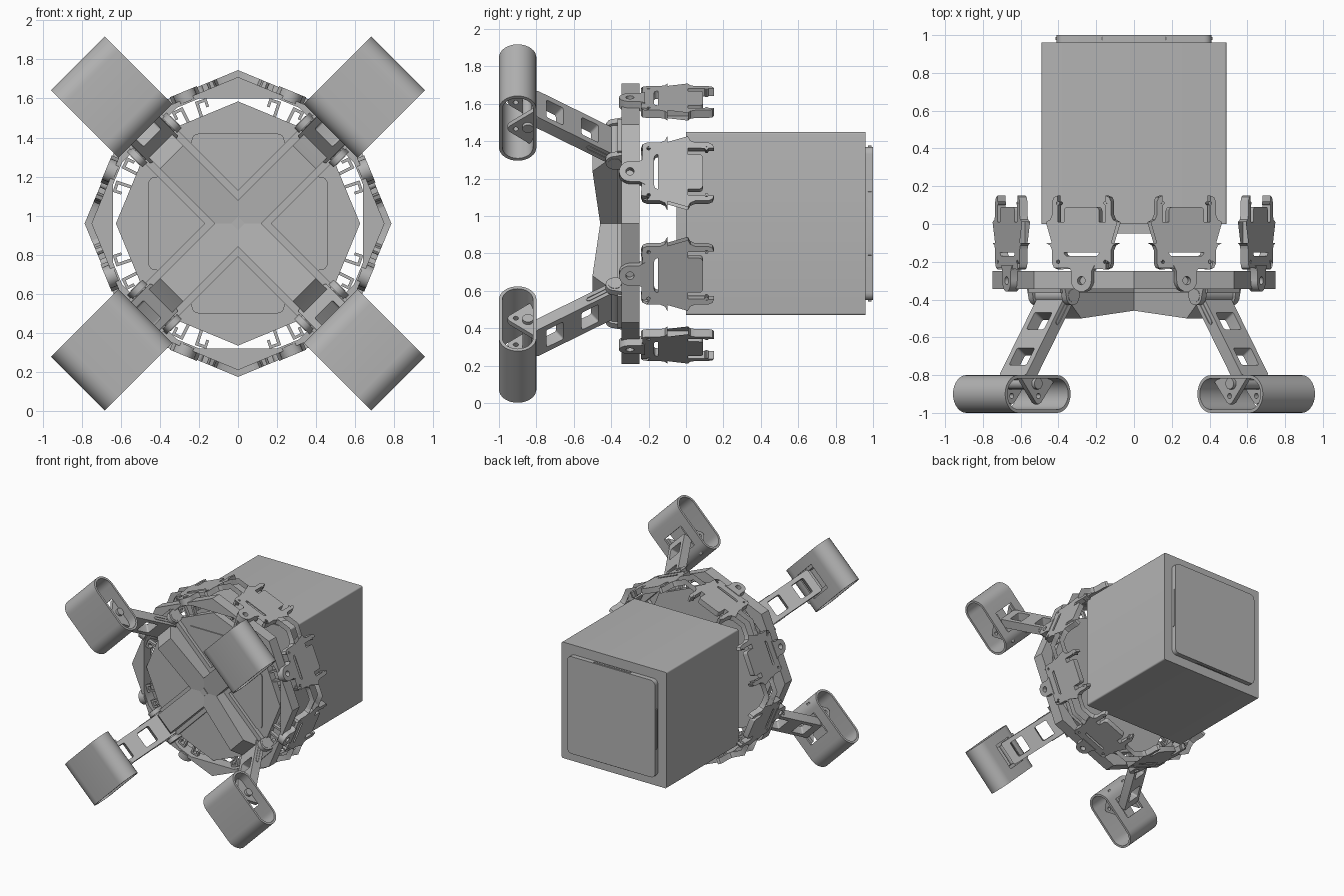
import bpy, bmesh
from math import sin, cos, pi, radians
from mathutils import Matrix, Vector

cube = bpy.data.objects.get("Cube")
if cube:
    bpy.data.objects.remove(cube)

grey = bpy.data.materials.new("mid_grey")
grey.use_nodes = True
colour = (0.45, 0.45, 0.45, 1)
grey.diffuse_color = colour
grey.node_tree.nodes["Principled BSDF"].inputs["Base Color"].default_value = colour

CENTRE = Vector((0, 0, 0.96))
Y = Vector((0, 1, 0))
parts = []


# Frames: local axes placed around the long axis of the craft
def basis(x, y, z, origin):
    m = Matrix((x, y, z)).transposed().to_4x4()
    m.translation = origin
    return m


def side_frame(angle, u=0):
    """Local x is outward, y is along the axis, z is around it."""
    n = Vector((cos(angle), 0, sin(angle)))
    t = n.cross(Y)
    return basis(n, Y, t, CENTRE + t * u)


def face_frame(angle, r):
    """Local z is outward, y is along the axis."""
    n = Vector((cos(angle), 0, sin(angle)))
    return basis(Y.cross(n), Y, n, CENTRE + n * r)


def front_frame(y, angle=0):
    m = basis(Vector((1, 0, 0)), Vector((0, 0, 1)), -Y, CENTRE + Y * y)
    return m @ Matrix.Rotation(angle, 4, 'Z')


# Outlines
def arc(cx, cy, r, start, end, n=8):
    return [(cx + r * cos(radians(start + (end - start) * i / n)),
             cy + r * sin(radians(start + (end - start) * i / n))) for i in range(n + 1)]


def circle(cx, cy, r, n=20):
    return arc(cx, cy, r, 0, 360, n)[:-1]


def rounded(hw, hh, r, cx=0, cy=0, n=5):
    pts = []
    for i, (sx, sy) in enumerate(((1, 1), (-1, 1), (-1, -1), (1, -1))):
        pts += arc(cx + sx * (hw - r), cy + sy * (hh - r), r, 90 * i, 90 * i + 90, n)
    return pts


def mirrored4(quarter):
    right = quarter + [(x, -y) for x, y in reversed(quarter)]
    return right + [(-x, -y) for x, y in right]


def plate(name, loops, depth, frame):
    """Solid cut from flat outlines; inner outlines become holes."""
    curve = bpy.data.curves.new(name, 'CURVE')
    curve.dimensions = '2D'
    curve.fill_mode = 'BOTH'
    curve.extrude = depth / 2
    for loop in loops:
        s = curve.splines.new('POLY')
        s.points.add(len(loop) - 1)
        for p, (x, y) in zip(s.points, loop):
            p.co = (x, y, 0, 1)
        s.use_cyclic_u = True
    tmp = bpy.data.objects.new("outline", curve)
    bpy.context.collection.objects.link(tmp)
    dg = bpy.context.evaluated_depsgraph_get()
    mesh = bpy.data.meshes.new_from_object(tmp.evaluated_get(dg))
    bpy.data.objects.remove(tmp)
    bm = bmesh.new()
    bm.from_mesh(mesh)
    bmesh.ops.remove_doubles(bm, verts=bm.verts, dist=0.0001)
    bmesh.ops.recalc_face_normals(bm, faces=bm.faces)
    bm.to_mesh(mesh)
    bm.free()
    mesh.name = name
    mesh.materials.clear()
    mesh.materials.append(grey)
    ob = bpy.data.objects.new(name, mesh)
    ob.matrix_world = frame
    bpy.context.collection.objects.link(ob)
    parts.append(ob)
    return ob


# Box body with its front boss, back cover and edge strips
body = plate("box_body", [rounded(0.49, 0.49, 0.012)], 0.96, front_frame(0.48))
plate("front_boss", [rounded(0.27, 0.27, 0.04)], 0.05, front_frame(-0.025))
plate("back_cover", [rounded(0.41, 0.41, 0.04)], 0.04, front_frame(0.98))
for k in range(4):
    plate("cover_strip", [rounded(0.006, 0.17, 0.005, 0.41)], 0.018,
          front_frame(0.982, k * pi / 2))

# Eight-sided rear ring: a windowed panel and a fixing lug on each side
panel = mirrored4([(0.301, 0.055), (0.205, 0.055), (0.18, 0.068), (0.168, 0.095),
                   (0.168, 0.165), (0.158, 0.187), (0.138, 0.195)])
panel = [(x, y - 0.045) for x, y in panel]
lug = [(0.075, -0.22), (-0.075, -0.22), (-0.058, -0.25)] + \
    arc(0, -0.3, 0.058, 180, 360, 12) + [(0.058, -0.25)]
for k in range(8):
    a = radians(22.5 + 45 * k)
    screws = [circle(sx * 0.135, -0.045 + sy * 0.155, 0.01, 8) for sx in (-1, 1) for sy in (-1, 1)]
    plate("rear_ring_panel", [panel, rounded(0.1, 0.13, 0.02, 0, -0.04)] + screws,
          0.045, face_frame(a, 0.703))
    plate("ring_lug", [lug, circle(0, -0.3, 0.022)], 0.055, face_frame(a, 0.703))

# Front ring and the eight-sided shield inside it
octagon = [(cos(k * pi / 4), sin(k * pi / 4)) for k in range(8)]
inner = [(0.67 * cos(radians(45 * k + d)), 0.67 * sin(radians(45 * k + d)))
         for k in range(8) for d in (-17.4, 17.4)]
plate("front_ring", [[(x * 0.75, y * 0.75) for x, y in octagon], inner], 0.095, front_frame(-0.297))
plate("shield", [[(x * 0.625, y * 0.625) for x, y in octagon]], 0.06, front_frame(-0.3))

# Clips bridging the gap between shield and ring
clip = [(0.56, -0.012), (0.66, -0.012), (0.66, 0.05), (0.615, 0.05), (0.615, 0.035),
        (0.645, 0.035), (0.645, 0.004), (0.56, 0.004)]
for k in range(8):
    for s in (-1, 1):
        plate("shield_clip", [[(x, s * y) for x, y in clip]], 0.03,
              front_frame(-0.3, radians(22.5 + 45 * k + 4 * s)))

# Raised sector covers between the arms
sector = [(0.17, 0)] + [(0.41, -0.24)] + arc(0.42, -0.2, 0.04, -60, 0, 4) + \
    arc(0.42, 0.2, 0.04, 0, 60, 4) + [(0.41, 0.24)]
for k in range(4):
    plate("sector_cover", [sector], 0.008, front_frame(-0.334, k * pi / 2))
plate("centre_cap", [circle(0, 0, 0.035, 4)], 0.008, front_frame(-0.455))

# Pad outlines: tube with rounded ends, and the same tube open at the back
PR, PY, HALF = 0.915, -0.9, 0.145


def tube(r):
    return arc(PR + HALF, PY, r, 90, -90, 16) + arc(PR - HALF, PY, r, 270, 90, 16)


OUT, IN = 0.1, 0.082
open_tube = [(0.97, PY + OUT)] + tube(OUT) + [(0.79, PY + OUT), (0.79, PY + IN)] + \
    tube(IN)[::-1] + [(0.97, PY + IN)]

beam = [(0, -0.3), (0, -0.45), (0.48, -0.5), (0.58, -0.4), (0.66, -0.34), (0.66, -0.3)]
rail = [(0, -0.3), (0, -0.365), (0.67, -0.365), (0.67, -0.3)]
bracket = [(0.56, -0.3), (0.55, -0.38)] + arc(0.6, -0.38, 0.05, 180, 360, 8) + [(0.67, -0.3)]
clevis = [(0.7, -0.815), (0.96, -0.815), (0.85, -0.945), (0.83, -0.955), (0.81, -0.945)]

for k in range(4):
    a = radians(45 + 90 * k)
    # Cross arm over the shield
    plate("cross_arm", [beam], 0.17, side_frame(a))
    plate("cross_arm_base", [rail], 0.24, side_frame(a))

    # Hinge at the front ring
    plate("hinge_pin", [circle(0.6, -0.38, 0.035)], 0.29, side_frame(a))
    for s in (-1, 1):
        plate("hinge_bracket", [bracket], 0.035, side_frame(a, s * 0.125))

    # Leg with two windows and a long groove plate on each edge
    side = side_frame(a)
    start, end = side @ Vector((0.56, -0.36, 0)), side @ Vector((0.88, -0.82, 0))
    along = (end - start).normalized()
    across = side.col[2].to_3d()
    length = (end - start).length
    leg = basis(across, along, across.cross(along), start)
    windows = [rounded(0.065, 0.055, 0.012, 0, d) for d in (0.21, 0.44)]
    plate("leg", [rounded(0.1, length / 2, 0.015, 0, length / 2)] + windows, 0.07, leg)
    for s in (-1, 1):
        edge = basis(across.cross(along), along, -across, start + across * s * 0.1)
        plate("leg_edge_rib", [rounded(0.014, 0.09, 0.013, 0, 0.12),
                               rounded(0.008, 0.083, 0.007, 0, 0.12)], 0.009, edge)

    # Foot pad with the leg joint inside
    plate("pad_middle", [open_tube], 0.22, side_frame(a))
    plate("pad_pin", [circle(0.85, -0.845, 0.03)], 0.27, side_frame(a))
    for s in (-1, 1):
        plate("pad_end", [tube(OUT), tube(IN)], 0.085, side_frame(a, s * 0.1525))
        plate("pad_clevis", [clevis, circle(0.83, -0.91, 0.014)], 0.03, side_frame(a, s * 0.1))

# Smooth curved walls, keep hard edges
bpy.ops.object.select_all(action='DESELECT')
for ob in parts:
    ob.select_set(True)
bpy.context.view_layer.objects.active = body
bpy.ops.object.shade_smooth_by_angle(angle=radians(30))
